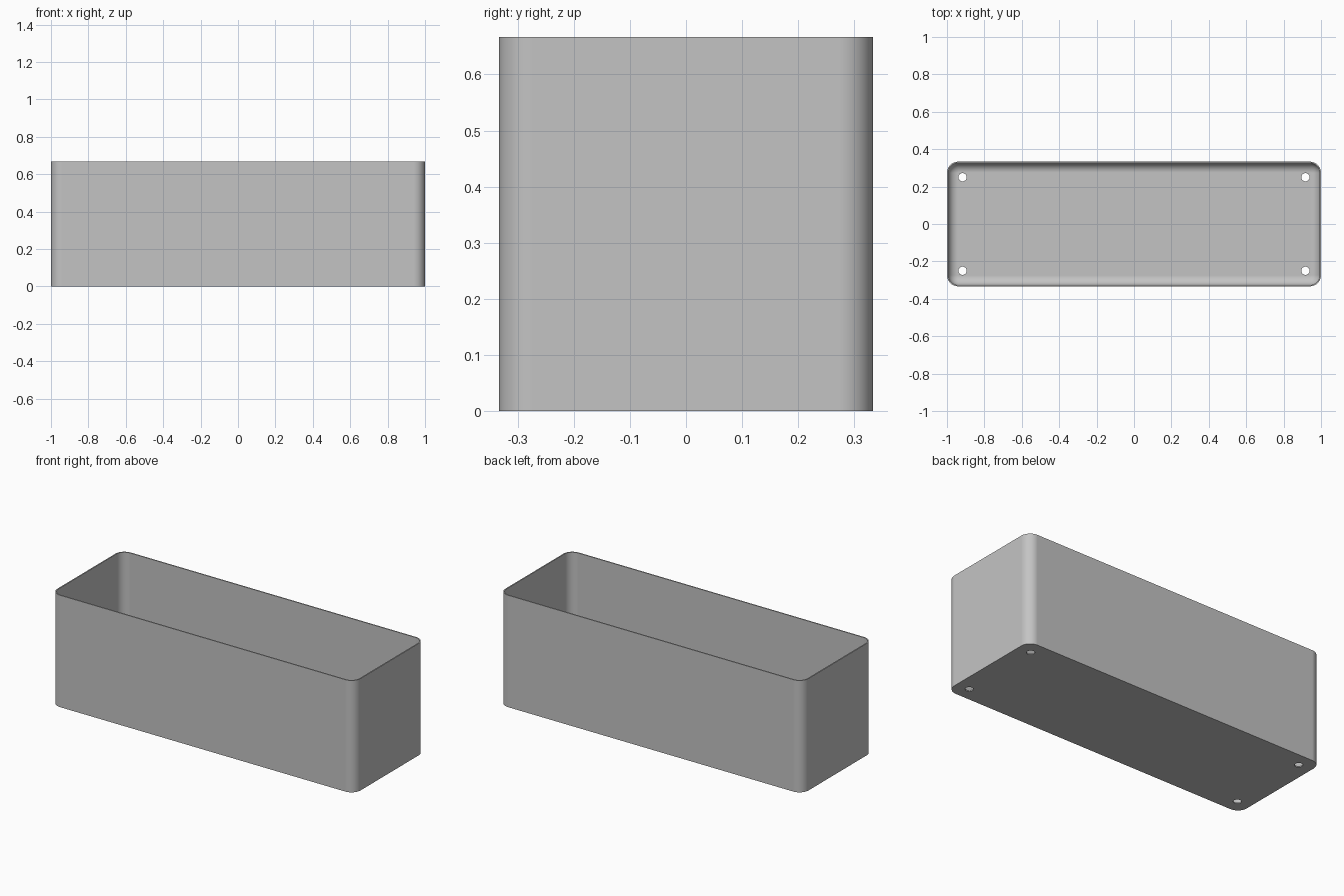
import bpy
import bmesh
from math import cos, sin, pi, radians

cube = bpy.data.objects.get("Cube")
if cube:
    bpy.data.objects.remove(cube, do_unlink=True)

HALF_X, HALF_Y, HEIGHT = 1.0, 0.3333, 0.6667
CORNER = 0.06       # outer corner radius
WALL = 0.007        # wall and floor thickness
STEPS = 10          # segments per rounded quarter
HOLE_X, HOLE_Y, HOLE_R = 0.9167, 0.25, 0.022

# Material
grey = bpy.data.materials.new("light grey")
grey.use_nodes = True
colour = (0.55, 0.55, 0.55, 1)
grey.diffuse_color = colour
grey.node_tree.nodes["Principled BSDF"].inputs["Base Color"].default_value = colour


def ring(bm, inset, z):
    """Rounded rectangle of vertices, inset from the outer outline."""
    radius = max(CORNER - inset, 0.001)
    cx, cy = HALF_X - inset - radius, HALF_Y - inset - radius
    verts = []
    for q, (sx, sy) in enumerate([(1, 1), (-1, 1), (-1, -1), (1, -1)]):
        for i in range(STEPS + 1):
            a = (q + i / STEPS) * pi / 2
            verts.append(bm.verts.new((sx * cx + radius * cos(a),
                                       sy * cy + radius * sin(a), z)))
    return verts


# Section through the box: outer wall, rim, inner wall, rounded floor edge
fillet = CORNER - WALL - 0.002
section = [(0, 0), (0, HEIGHT), (WALL, HEIGHT)]
for i in range(STEPS + 1):
    a = i / STEPS * pi / 2
    section.append((WALL + fillet * (1 - cos(a)), WALL + fillet * (1 - sin(a))))

bm = bmesh.new()
rings = [ring(bm, inset, z) for inset, z in section]
for low, high in zip(rings, rings[1:]):
    for i in range(len(low)):
        j = (i + 1) % len(low)
        bm.faces.new((low[i], low[j], high[j], high[i]))
bm.faces.new(rings[0][::-1])
bm.faces.new(rings[-1])
bmesh.ops.recalc_face_normals(bm, faces=bm.faces)
mesh = bpy.data.meshes.new("planter_box")
bm.to_mesh(mesh)
bm.free()
mesh.materials.append(grey)
box = bpy.data.objects.new("planter_box", mesh)
bpy.context.collection.objects.link(box)

# Drain holes through the floor, one near each corner
bm = bmesh.new()
for x in (-HOLE_X, HOLE_X):
    for y in (-HOLE_Y, HOLE_Y):
        made = bmesh.ops.create_cone(bm, cap_ends=True, segments=32,
                                     radius1=HOLE_R, radius2=HOLE_R, depth=0.1)
        bmesh.ops.translate(bm, verts=made["verts"], vec=(x, y, 0))
cutter_mesh = bpy.data.meshes.new("drain_hole_cutter")
bm.to_mesh(cutter_mesh)
bm.free()
cutter_mesh.materials.append(grey)
cutter = bpy.data.objects.new("drain_hole_cutter", cutter_mesh)
cutter.hide_render = True
bpy.context.collection.objects.link(cutter)

cut = box.modifiers.new("drain_holes", "BOOLEAN")
cut.operation = "DIFFERENCE"
cut.solver = "EXACT"
cut.object = cutter

bpy.ops.object.select_all(action="DESELECT")
bpy.context.view_layer.objects.active = box
box.select_set(True)
bpy.ops.object.modifier_apply(modifier=cut.name)
bpy.data.objects.remove(cutter, do_unlink=True)

# Smooth corners, crisp rim and flat panels
bpy.ops.object.shade_smooth_by_angle(angle=radians(35))
weighted = box.modifiers.new("flat_panels", "WEIGHTED_NORMAL")
weighted.keep_sharp = True
